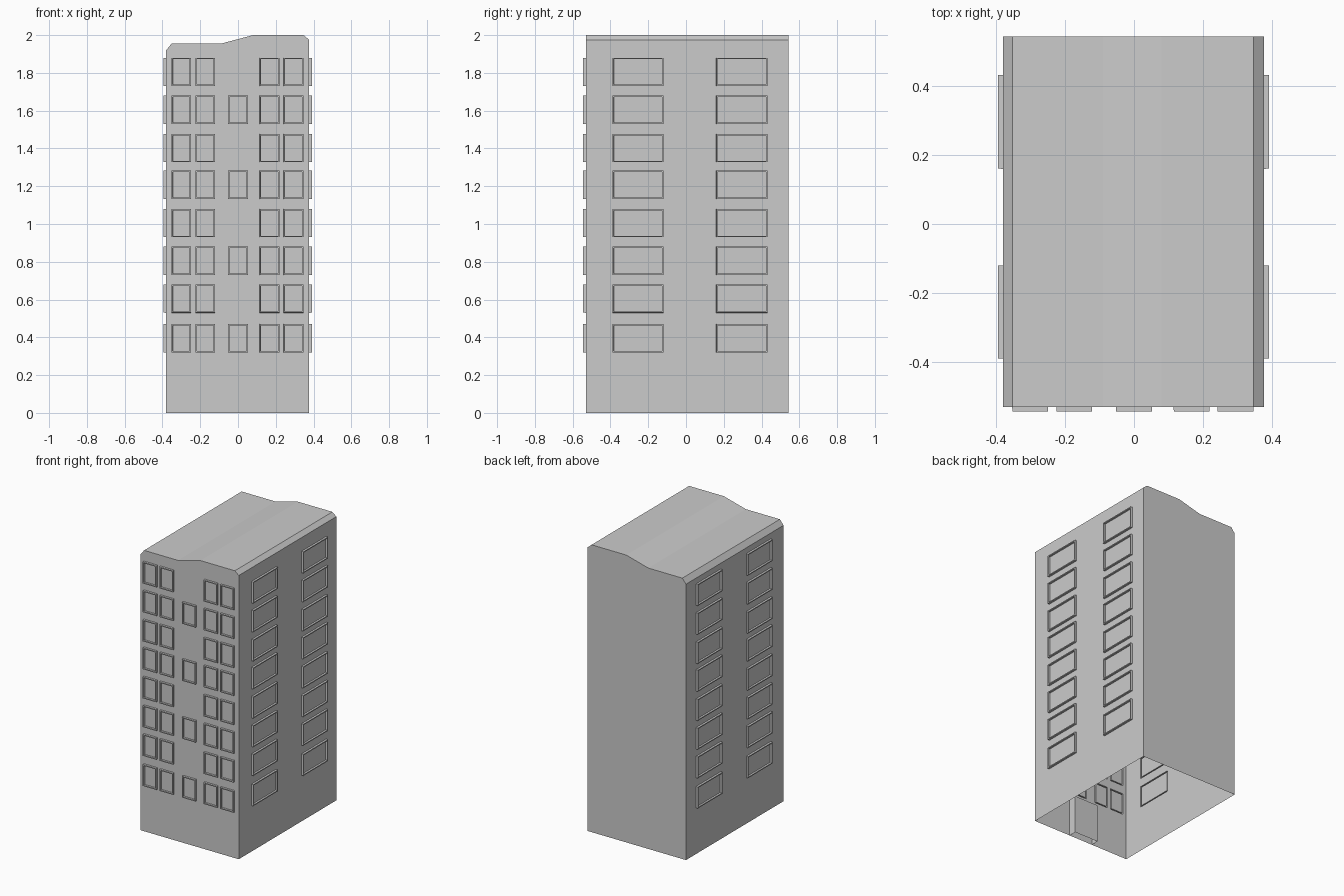
import bpy, bmesh
from mathutils import Vector

if "Cube" in bpy.data.objects:
    bpy.data.objects.remove(bpy.data.objects["Cube"])

FRONT, BACK = -0.53, 0.543
PROFILE = [(-0.38, 0), (0.377, 0), (0.377, 1.975), (0.347, 2.0), (0.08, 2.0),
           (-0.09, 1.955), (-0.352, 1.955), (-0.38, 1.92)]
COLS = [(-0.353, -0.249), (-0.225, -0.121), (-0.052, 0.052), (0.115, 0.219), (0.242, 0.346)]
SIDE_COLS = [(-0.39, -0.12), (0.16, 0.432)]
ROWS = [(z - 0.075, z + 0.075) for z in (0.395, 0.605, 0.805, 1.005, 1.208, 1.402, 1.605, 1.805)]
DOOR = (-0.095, 0.09, 0.265)

bm = bmesh.new()

# Closed shell: roof profile extruded front to back
face = bm.faces.new([bm.verts.new((x, FRONT, z)) for x, z in PROFILE])
res = bmesh.ops.extrude_face_region(bm, geom=[face], use_keep_orig=True)
moved = [v for v in res["geom"] if isinstance(v, bmesh.types.BMVert)]
bmesh.ops.translate(bm, verts=moved, vec=(0, BACK - FRONT, 0))
bmesh.ops.recalc_face_normals(bm, faces=bm.faces[:])
bm.normal_update()


def wall(axis, sign):
    return [f for f in bm.faces if f.normal[axis] * sign > 0.999]


def cut(axis, sign, along, values):
    """Slice one wall with planes across the given axis."""
    for value in values:
        faces = wall(axis, sign)
        geom = faces + list({e for f in faces for e in f.edges}) + list({v for f in faces for v in f.verts})
        co, no = Vector((0, 0, 0)), Vector((0, 0, 0))
        co[along], no[along] = value, 1
        bmesh.ops.bisect_plane(bm, geom=geom, dist=1e-5, plane_co=co, plane_no=no)
        bm.normal_update()


def inside(value, spans):
    return next((i for i, (a, b) in enumerate(spans) if a < value < b), None)


row_lines = [z for r in ROWS for z in r]
cut(1, -1, 2, [DOOR[2]] + row_lines)
cut(1, -1, 0, [x for c in COLS for x in c] + list(DOOR[:2]))
for s in (-1, 1):
    cut(0, s, 2, row_lines)
    cut(0, s, 1, [y for c in SIDE_COLS for y in c])

# Open underside
bmesh.ops.delete(bm, geom=wall(2, -1), context='FACES')

# Choose the window cells
windows = []
for f in wall(1, -1):
    c = f.calc_center_median()
    col, row = inside(c.x, COLS), inside(c.z, ROWS)
    if col is not None and row is not None and (col != 2 or row % 2 == 0):
        windows.append(f)
for s in (-1, 1):
    for f in wall(0, s):
        c = f.calc_center_median()
        if inside(c.y, SIDE_COLS) is not None and inside(c.z, ROWS) is not None:
            windows.append(f)

# Door recess
door = [f for f in wall(1, -1) if DOOR[0] < f.calc_center_median().x < DOOR[1]
        and f.calc_center_median().z < DOOR[2]]
res = bmesh.ops.extrude_face_region(bm, geom=door)
moved = [v for v in res["geom"] if isinstance(v, bmesh.types.BMVert)]
bmesh.ops.translate(bm, verts=moved, vec=(0, 0.055, 0))
bmesh.ops.delete(bm, geom=[f for f in bm.faces if all(v.co.z < 1e-4 for v in f.verts)], context='FACES')
bm.normal_update()

# Raised window frames with panes set back to the wall
for thickness, depth in ((0.0005, 0.014), (0.01, 0), (0.0005, -0.013)):
    bmesh.ops.inset_individual(bm, faces=windows, thickness=thickness, depth=depth)
    bm.normal_update()

mesh = bpy.data.meshes.new("apartment_block")
bm.to_mesh(mesh)
bm.free()
bpy.context.collection.objects.link(bpy.data.objects.new("apartment_block", mesh))
